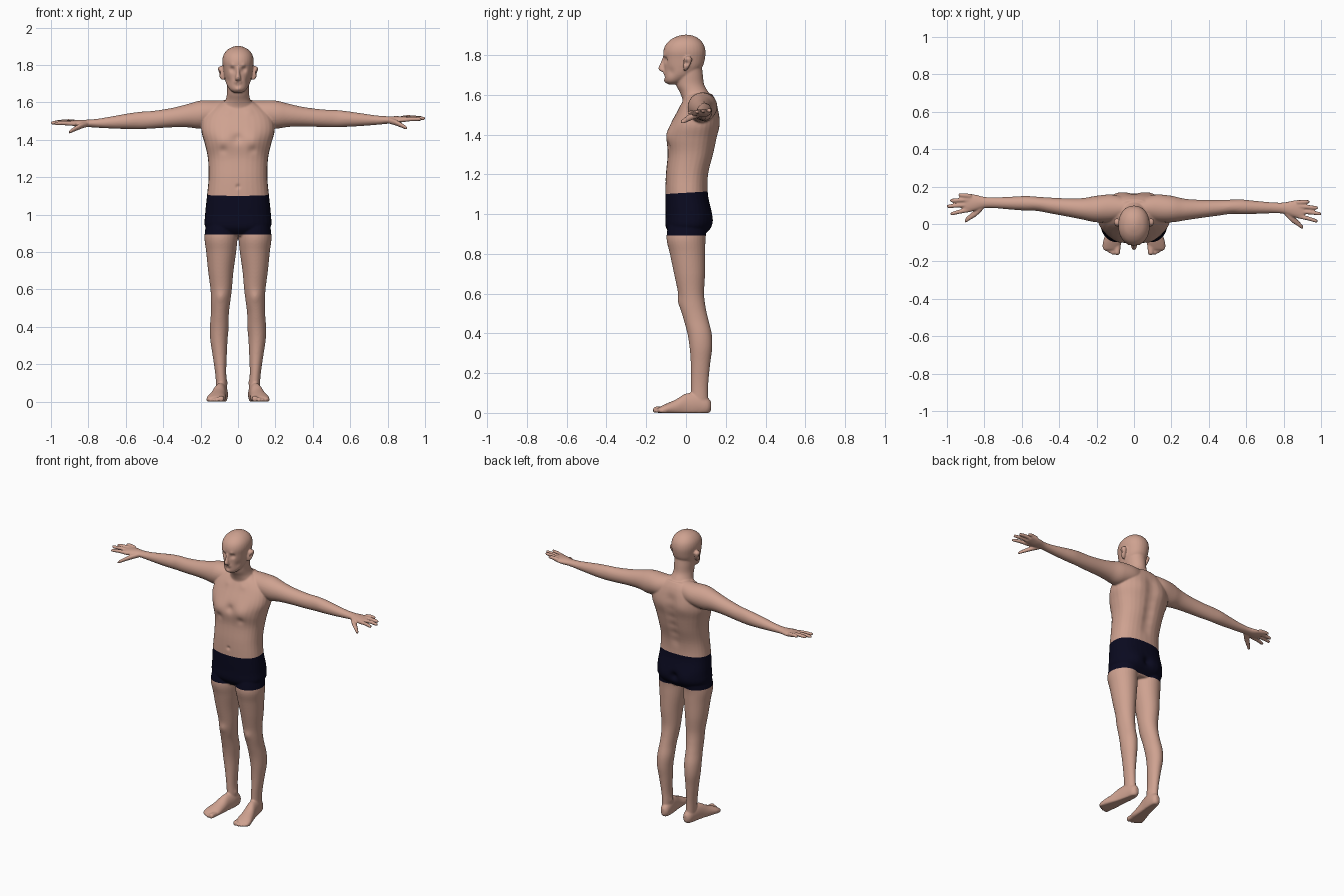
import bpy, bmesh, math
from mathutils import Vector, kdtree


def material(name, rgb):
    m = bpy.data.materials.new(name)
    m.diffuse_color = (*rgb, 1)
    return m


def spline(keys, steps=5):
    """Smooth in-between sections through the key sections."""
    out = []
    for i in range(len(keys) - 1):
        p0, p1 = keys[max(i - 1, 0)], keys[i]
        p2, p3 = keys[i + 1], keys[min(i + 2, len(keys) - 1)]
        for k in range(steps):
            t = k / steps
            out.append([0.5 * (2 * b + (c - a) * t + (2 * a - 5 * b + 4 * c - d) * t * t
                               + (3 * b - a - 3 * c + d) * t ** 3)
                        for a, b, c, d in zip(p0, p1, p2, p3)])
    return out + [list(keys[-1])]


def loft(bm, axis, keys, side=1, power=2.0, n=32):
    """Skin through sections (position, centre a, centre b, radius a, radius b)."""
    rings = []
    for t, a, b, ra, rb in spline(keys):
        ring = []
        for i in range(n):
            ang = 2 * math.pi * i / n
            c, s = math.cos(ang), math.sin(ang)
            u = a + max(ra, .002) * math.copysign(abs(c) ** (2 / power), c)
            v = b + max(rb, .002) * math.copysign(abs(s) ** (2 / power), s)
            x, y, z = {'x': (t, u, v), 'y': (u, t, v), 'z': (u, v, t)}[axis]
            ring.append(bm.verts.new((x * side, y, max(z, 0))))
        rings.append(ring)
    for r, q in zip(rings, rings[1:]):
        for i in range(n):
            j = (i + 1) % n
            bm.faces.new((r[i], r[j], q[j], q[i]))
    bm.faces.new(rings[0])
    bm.faces.new(rings[-1])


def front_back(keys):
    """(z, front y, back y, half width) -> loft sections."""
    return [(z, 0, (f + b) / 2, w, (b - f) / 2) for z, f, b, w in keys]


bm = bmesh.new()

# torso
loft(bm, 'z', front_back([
    (.885, -.06, .08, .09), (.93, -.10, .122, .172), (1.0, -.103, .130, .176),
    (1.10, -.104, .110, .166), (1.20, -.101, .114, .157), (1.30, -.092, .140, .161),
    (1.38, -.095, .156, .178), (1.45, -.078, .166, .196), (1.52, -.042, .163, .185),
    (1.57, -.015, .150, .140), (1.605, .01, .130, .080)]), power=2.4)
# neck
loft(bm, 'z', front_back([
    (1.54, -.02, .14, .11), (1.575, -.018, .135, .092), (1.61, -.03, .115, .068),
    (1.65, -.05, .092, .059), (1.70, -.055, .085, .060), (1.74, -.05, .08, .06)]))
# head
loft(bm, 'z', front_back([
    (1.652, -.090, -.035, .022), (1.668, -.106, -.01, .044), (1.70, -.109, .045, .063),
    (1.74, -.110, .082, .073), (1.78, -.113, .095, .079), (1.82, -.114, .098, .084),
    (1.855, -.100, .088, .077), (1.882, -.070, .064, .056), (1.897, -.035, .035, .028),
    (1.902, -.01, .01, .008)]), power=2.15)
# nose
loft(bm, 'z', [(1.790, 0, -.108, .008, .009), (1.760, 0, -.114, .009, .014),
               (1.733, 0, -.119, .014, .021), (1.720, 0, -.115, .016, .016),
               (1.715, 0, -.111, .010, .009)])

for side in (-1, 1):
    # ear
    loft(bm, 'z', [(1.720, .080, -.004, .005, .006), (1.735, .085, .000, .013, .013),
                   (1.760, .090, .006, .016, .020), (1.782, .092, .010, .016, .020),
                   (1.794, .090, .010, .007, .009)], side)
    # shoulder, arm and palm
    loft(bm, 'x', [
        (.04, .085, 1.550, .055, .063), (.12, .085, 1.543, .072, .068),
        (.20, .080, 1.535, .071, .075), (.27, .079, 1.529, .058, .062),
        (.35, .084, 1.519, .049, .052), (.45, .093, 1.508, .042, .047),
        (.52, .100, 1.504, .038, .046), (.58, .101, 1.500, .039, .042),
        (.66, .100, 1.494, .034, .034), (.74, .100, 1.489, .029, .025),
        (.80, .100, 1.488, .030, .020), (.85, .098, 1.488, .043, .019),
        (.89, .096, 1.490, .047, .014), (.91, .096, 1.491, .043, .010)], side)
    # fingers: base y, tip y, tip x, z
    for y0, y1, tip, z in ((.060, .036, .982, 1.487), (.086, .075, 1.001, 1.491),
                           (.112, .106, .984, 1.495), (.133, .137, .940, 1.498)):
        mid = (.88 + tip) / 2
        loft(bm, 'x', [(.87, y0, z - .002, .012, .012),
                       (mid, (y0 + y1) / 2, z + .002, .0115, .0115),
                       (tip - .008, y1, z, .0095, .009), (tip, y1, z, .004, .004)], side, n=16)
    # thumb
    loft(bm, 'x', [(.805, .082, 1.484, .018, .015), (.84, .050, 1.474, .022, .016),
                   (.875, .022, 1.457, .017, .013), (.898, .003, 1.444, .013, .010),
                   (.906, -.003, 1.439, .005, .004)], side, n=16)
    # leg
    loft(bm, 'z', [
        (.97, .088, .010, .080, .095), (.88, .091, .000, .088, .098),
        (.80, .090, .008, .080, .089), (.70, .092, .018, .068, .078),
        (.60, .090, .026, .057, .065), (.53, .093, .035, .051, .064),
        (.47, .097, .050, .048, .062), (.40, .100, .068, .050, .061),
        (.33, .102, .075, .046, .057), (.25, .098, .073, .038, .049),
        (.16, .093, .069, .030, .044), (.10, .089, .068, .029, .043),
        (.02, .088, .068, .027, .045)], side)
    # foot
    loft(bm, 'y', [
        (.127, .083, .035, .012, .020), (.108, .084, .035, .028, .042),
        (.06, .088, .040, .034, .060), (.0, .098, .035, .036, .062),
        (-.05, .108, .025, .043, .043), (-.10, .117, .018, .050, .028),
        (-.132, .121, .014, .045, .016), (-.140, .121, .013, .040, .010)], side)
    # toes: x, tip y, radius
    for x, tip, r in ((.090, -.166, .016), (.113, -.164, .011), (.130, -.156, .010),
                      (.146, -.146, .010), (.160, -.132, .009)):
        loft(bm, 'y', [(-.10, x - .004, r, r, r), (tip + .014, x, r, r, r),
                       (tip + .004, x, r * .9, r * .8, r * .8),
                       (tip, x, r * .8, r * .4, r * .4)], side, n=16)

bmesh.ops.recalc_face_normals(bm, faces=bm.faces)

# the raised arms are not quite level with each other
for v in bm.verts:
    reach = max(0, abs(v.co.x) - .2)
    v.co.y -= math.copysign(.025 * reach, v.co.x)
    if v.co.x > 0:
        v.co.z += .03 * reach

# fuse the parts into one smooth skin
mesh = bpy.data.meshes.new("parts")
bm.to_mesh(mesh)
bm.free()
rough = bpy.data.objects.new("parts", mesh)
bpy.context.collection.objects.link(rough)
mod = rough.modifiers.new("fuse", 'REMESH')
mod.mode = 'VOXEL'
mod.voxel_size = .0048
mod = rough.modifiers.new("smooth", 'SMOOTH')
mod.factor, mod.iterations = .5, 5
bpy.context.view_layer.update()
skin_mesh = bpy.data.meshes.new_from_object(
    rough.evaluated_get(bpy.context.evaluated_depsgraph_get()))
bpy.data.objects.remove(rough)

bm = bmesh.new()
bm.from_mesh(skin_mesh)
bm.verts.ensure_lookup_table()

# soft sculpted bumps and dents: centre, radius, push (mirrored when off centre)
dents = [
    ((.031, -.104, 1.777), .015, (0, .013, 0)),      # eye socket
    ((.031, -.098, 1.776), .008, (0, -.005, 0)),     # eye
    ((.030, -.108, 1.797), .012, (0, -.005, 0)),     # brow
    ((.050, -.075, 1.715), .022, (-.004, .004, 0)),  # cheek hollow
    ((.106, .000, 1.760), .012, (-.012, 0, 0)),      # ear bowl
    ((.012, -.108, 1.709), .010, (0, -.005, 0)),     # lips
    ((.0, -.112, 1.703), .005, (0, .004, 0)),        # mouth line
    ((.0, -.108, 1.688), .010, (0, .004, 0)),        # under lip
    ((.0, -.106, 1.670), .014, (0, -.004, 0)),       # chin
    ((.085, -.085, 1.400), .050, (0, -.013, 0)),     # chest
    ((.0, -.090, 1.410), .025, (0, .010, 0)),        # breastbone
    ((.080, -.092, 1.345), .022, (0, .007, 0)),      # below chest
    ((.06, -.040, 1.555), .020, (0, -.006, 0)),      # collar bone
    ((.0, -.102, 1.150), .011, (0, .007, 0)),        # navel
    ((.080, .160, 1.460), .055, (0, .008, 0)),       # shoulder blade
    ((.078, .120, .960), .050, (0, .010, 0)),        # buttock
    ((.0, .125, .970), .024, (0, -.020, 0)),         # cleft
    ((.092, -.036, .560), .030, (0, -.007, 0)),      # kneecap
    ((.060, .065, .100), .015, (-.004, 0, 0)),       # ankle bone
]
dents += [((.0, .14, z), .034, (0, -.011, 0)) for z in (1.2, 1.26, 1.32, 1.38, 1.44, 1.5)]  # spine

tree = kdtree.KDTree(len(bm.verts))
for v in bm.verts:
    tree.insert(v.co, v.index)
tree.balance()
for (x, y, z), radius, push in dents:
    for side in ((-1, 1) if x else (1,)):
        offset = Vector((push[0] * side, push[1], push[2]))
        for _, i, d in tree.find_range((x * side, y, z), radius * 2.2):
            bm.verts[i].co += offset * math.exp(-(d / radius) ** 2)

# cut clean hems for the shorts
hems = ((Vector((0, 0, 1.107)), Vector((0, -.06, 1))), (Vector((0, 0, .893)), Vector((0, 0, 1))))
for co, no in hems:
    bmesh.ops.bisect_plane(bm, geom=bm.verts[:] + bm.edges[:] + bm.faces[:],
                           plane_co=co, plane_no=no, dist=1e-5)
for f in bm.faces:
    c = f.calc_center_median()
    f.smooth = True
    f.material_index = int((c - hems[0][0]).dot(hems[0][1]) < 0 < c.z - hems[1][0].z)

# body and shorts as separate objects
looks = (("body", material("skin", (.62, .36, .28))),
         ("shorts", material("dark navy", (.003, .003, .014))))
for index, (name, mat) in enumerate(looks):
    part = bm.copy()
    bmesh.ops.delete(part, geom=[f for f in part.faces if f.material_index != index],
                     context='FACES')
    for f in part.faces:
        f.material_index = 0
    me = bpy.data.meshes.new(name)
    part.to_mesh(me)
    part.free()
    me.materials.clear()
    me.materials.append(mat)
    bpy.context.collection.objects.link(bpy.data.objects.new(name, me))
bm.free()
